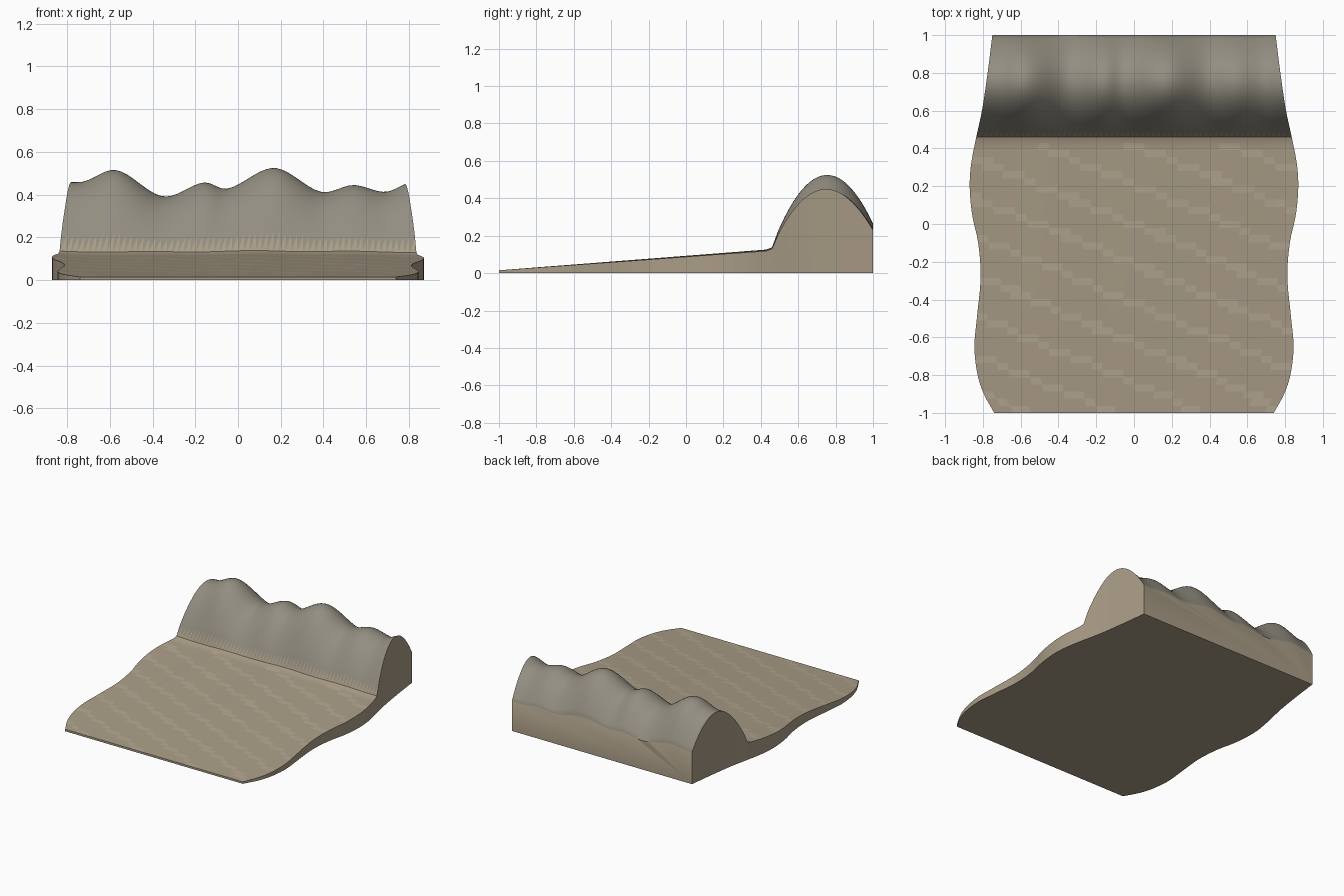
import bpy, bmesh, math

if "Cube" in bpy.data.objects:
    bpy.data.objects.remove(bpy.data.objects["Cube"])

NX = 60
FOOT = 0.46          # y where the dune meets the beach

# half width of the outline along y, and dune crest height along x
OUTLINE = [(-1, .74), (-.9, .795), (-.8, .828), (-.65, .845), (-.5, .832), (-.28, .812),
           (-.1, .825), (.05, .857), (.2, .87), (.32, .862), (.46, .835), (.6, .805),
           (.8, .775), (1, .75)]
CREST = [(-.9, .45), (-.79, .458), (-.72, .462), (-.57, .515), (-.35, .392), (-.16, .457),
         (-.05, .428), (.17, .525), (.39, .413), (.54, .445), (.69, .413), (.79, .452), (.9, .47)]


def curve(points, t):
    """Smooth interpolation through (t, value) points."""
    n = len(points)
    slope = []
    for i in range(n):
        a, b = points[max(i - 1, 0)], points[min(i + 1, n - 1)]
        slope.append((b[1] - a[1]) / (b[0] - a[0]))
    t = min(max(t, points[0][0]), points[-1][0])
    for i in range(n - 1):
        (t0, v0), (t1, v1) = points[i], points[i + 1]
        if t <= t1:
            h = t1 - t0
            u = (t - t0) / h
            return ((2*u**3 - 3*u**2 + 1) * v0 + (u**3 - 2*u**2 + u) * h * slope[i]
                    + (3*u**2 - 2*u**3) * v1 + (u**3 - u**2) * h * slope[i + 1])


def height(x, y):
    ramp = 0.015 + 0.109 * (min(y, FOOT) + 1) / 1.46
    ramp += 0.003 * (min(y, FOOT) + 1) * math.sin(9 * x + 0.8) * math.cos(4 * x)
    if y <= FOOT:
        return ramp + 0.01 * max(0, (y - 0.43) / 0.03)
    bump = 1 - ((y - 0.755) / 0.3) ** 2
    return ramp + 0.008 + (curve(CREST, x) - ramp - 0.008) * bump


def material(name, rgb):
    m = bpy.data.materials.new(name)
    m.diffuse_color = (*rgb, 1)
    m.use_nodes = True
    m.node_tree.nodes["Principled BSDF"].inputs["Base Color"].default_value = m.diffuse_color
    return m


beach_rows = [-1 + 1.43 * j / 38 for j in range(39)] + [FOOT]
dune_rows = [0.492] + [0.492 + 0.508 * j / 28 for j in range(1, 29)]
rows = beach_rows + dune_rows
foot_row = len(beach_rows) - 1

bm = bmesh.new()
top = []
for y in rows:
    w = curve(OUTLINE, y)
    xs = [w * (2 * i / NX - 1) for i in range(NX + 1)]
    top.append([bm.verts.new((x, y, height(x, y))) for x in xs])
left = [bm.verts.new((r[0].co.x, r[0].co.y, 0)) for r in top]
right = [bm.verts.new((r[-1].co.x, r[-1].co.y, 0)) for r in top]


def face(verts, mat=0):
    f = bm.faces.new(verts)
    f.material_index = mat
    return f


# beach and dune surface, with pale ripple bands and a toothed seam at the dune foot
for j in range(len(rows) - 1):
    a, b = top[j], top[j + 1]
    for i in range(NX):
        q = [a[i], a[i + 1], b[i + 1], b[i]]
        if j == foot_row:
            face([q[0], q[1], q[2]], 0)
            face([q[0], q[2], q[3]], 2)
        elif j > foot_row:
            face(q, 2)
        else:
            xc = (i // 2 * 2 + 1) / NX * 1.68 - 0.84
            band = (rows[j] + 0.02 + 0.42 * xc + 0.02) % 0.21
            face(q, 1 if band < 0.04 and j < foot_row - 1 else 0)

# side walls, underside, front and back walls
for j in range(len(rows) - 1):
    face([left[j], top[j][0], top[j + 1][0], left[j + 1]])
    face([right[j], right[j + 1], top[j + 1][-1], top[j][-1]])
    face([left[j], left[j + 1], right[j + 1], right[j]])
face([left[0], right[0]] + top[0][::-1])
face([right[-1], left[-1]] + top[-1])
bmesh.ops.recalc_face_normals(bm, faces=bm.faces)

mesh = bpy.data.meshes.new("beach_with_dune")
bm.to_mesh(mesh)
bm.free()
mesh.materials.append(material("sand", (0.40, 0.335, 0.24)))
mesh.materials.append(material("sand_ripple", (0.45, 0.38, 0.28)))
mesh.materials.append(material("dune", (0.29, 0.27, 0.22)))
obj = bpy.data.objects.new("beach_with_dune", mesh)
bpy.context.collection.objects.link(obj)
bpy.context.view_layer.objects.active = obj
obj.select_set(True)
bpy.ops.object.shade_smooth_by_angle(angle=math.radians(35))
